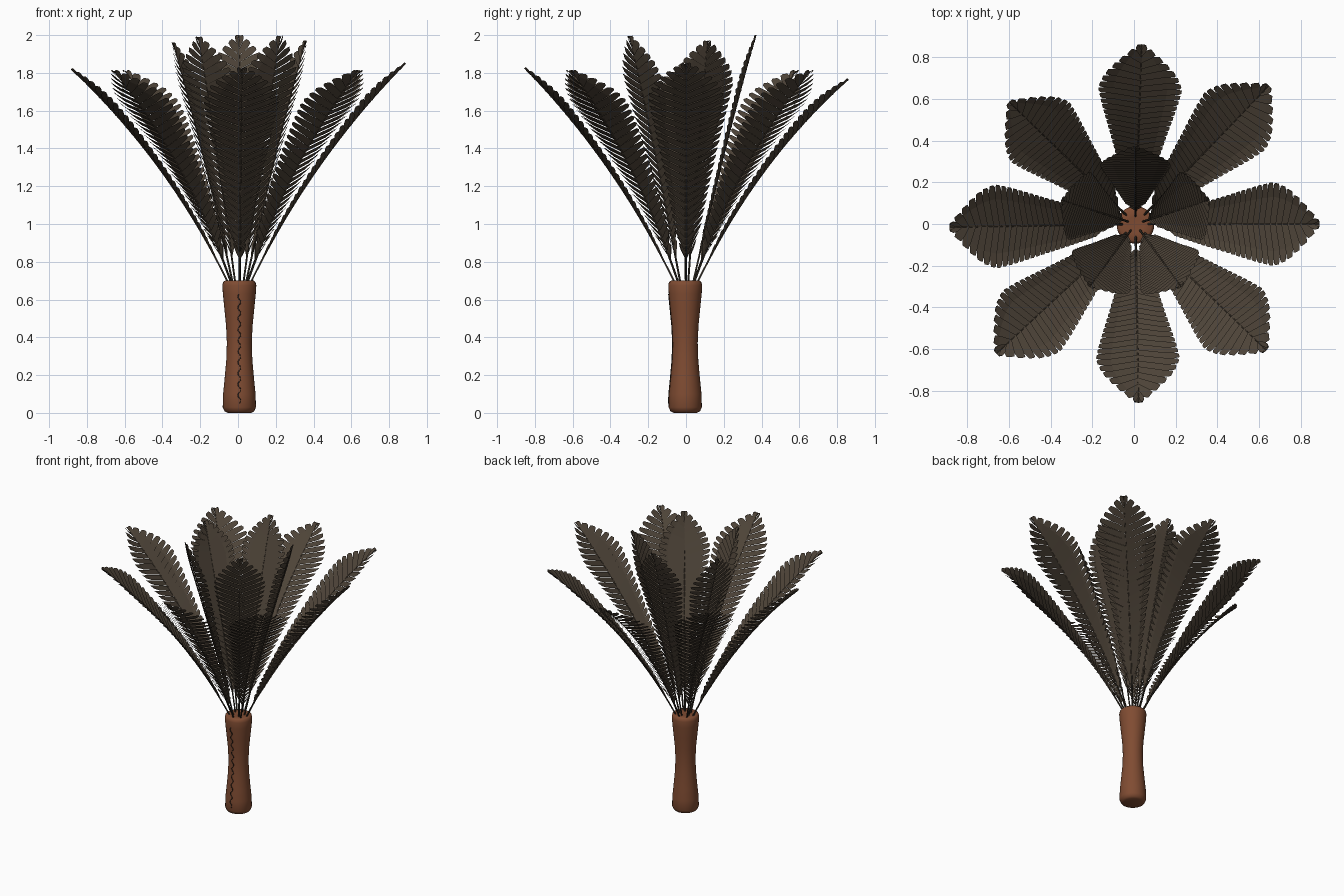
import bpy, bmesh, math
from mathutils import Vector

if "Cube" in bpy.data.objects:
    bpy.data.objects.remove(bpy.data.objects["Cube"])

CX = 0.007  # centre of the bundle


def material(name, rgb):
    m = bpy.data.materials.new(name)
    m.diffuse_color = (*rgb, 1)
    m.use_nodes = True
    m.node_tree.nodes["Principled BSDF"].inputs["Base Color"].default_value = m.diffuse_color
    return m


LEATHER = material("brown_leather", (0.215, 0.072, 0.032))
VANE = material("dark_brown_feather", (0.074, 0.056, 0.039))
SHAFT = material("blackish_brown_quill", (0.035, 0.028, 0.02))
THREAD = material("dark_thread", (0.03, 0.018, 0.012))


def lerp_table(table, x):
    for (x0, y0), (x1, y1) in zip(table, table[1:]):
        if x <= x1:
            return y0 + (y1 - y0) * max(0, (x - x0)) / (x1 - x0)
    return table[-1][1]


def add_mesh(name, bm, mat):
    me = bpy.data.meshes.new(name)
    bm.to_mesh(me)
    bm.free()
    me.materials.append(mat)
    ob = bpy.data.objects.new(name, me)
    bpy.context.collection.objects.link(ob)
    return ob


def add_tube(name, points, radius, mat, tip=1.0):
    cu = bpy.data.curves.new(name, "CURVE")
    cu.dimensions = "3D"
    cu.bevel_depth = radius
    cu.bevel_resolution = 1
    cu.use_fill_caps = True
    sp = cu.splines.new("POLY")
    sp.points.add(len(points) - 1)
    for i, p in enumerate(points):
        sp.points[i].co = (*p, 1)
        sp.points[i].radius = 1 + (tip - 1) * i / (len(points) - 1)
    cu.materials.append(mat)
    ob = bpy.data.objects.new(name, cu)
    bpy.context.collection.objects.link(ob)


# Handle: waisted lathe with rounded ends
SIDE = [(0.03, 0.088), (0.10, 0.086), (0.18, 0.078), (0.28, 0.069), (0.37, 0.066),
        (0.46, 0.070), (0.55, 0.079), (0.63, 0.087), (0.675, 0.09)]
PROFILE = [(0.062, 0), (0.078, 0.008)] + [(r, z) for z, r in SIDE] + \
          [(0.086, 0.692), (0.076, 0.70), (0.04, 0.697)]
SEG = 32
bm = bmesh.new()
rings = [[bm.verts.new((CX + r * math.cos(2 * math.pi * i / SEG),
                        r * math.sin(2 * math.pi * i / SEG) - 0.004, z)) for i in range(SEG)]
         for r, z in PROFILE]
for lo, hi in zip(rings, rings[1:]):
    for i in range(SEG):
        j = (i + 1) % SEG
        bm.faces.new((lo[i], lo[j], hi[j], hi[i]))
bm.faces.new(rings[0][::-1])
bm.faces.new(rings[-1])
handle = add_mesh("handle", bm, LEATHER)
bpy.context.view_layer.objects.active = handle
handle.select_set(True)
bpy.ops.object.shade_smooth_by_angle(angle=math.radians(50))

# Wavy stitched seam down the front of the handle
seam = []
for i in range(91):
    z = 0.05 + 0.58 * i / 90
    seam.append((CX + 0.008 * math.sin(2 * math.pi * 10 * i / 90), -lerp_table(SIDE, z) - 0.005, z))
add_tube("handle_seam", seam, 0.0025, THREAD)

# Half width of a feather along its vane, with a small tuft at the base
WIDTH = [(0, 0.012), (0.05, 0.032), (0.09, 0.034), (0.12, 0.055), (0.5, 0.137), (0.7, 0.185),
         (0.79, 0.202), (0.86, 0.175), (0.92, 0.12), (0.97, 0.06), (1, 0.02)]
BARBS = 30
VANE_START = 0.10


def feather(name, angle, tip_r, tip_z, base, mid, scale, curl):
    a = math.radians(angle)
    out = Vector((math.cos(a), math.sin(a), 0))
    side = Vector((-math.sin(a), math.cos(a), 0))
    up = Vector((0, 0, 1))
    p0, p1, p2 = Vector(base), Vector(mid), Vector((tip_r, tip_z))

    def point(t):
        q = p0 * (1 - t) ** 2 + p1 * 2 * t * (1 - t) + p2 * t * t
        return out * q.x + up * q.y + Vector((CX, 0, 0))

    def normal(t):  # faces inward and up
        d = (p1 - p0) * (1 - t) + (p2 - p1) * t
        d.normalize()
        return up * d.x - out * d.y

    def vane(s, frac, sign, lift):
        """Point on a barb: s along the vane, frac from quill to edge."""
        q = min(1, s + 0.055 * frac)
        t = VANE_START + (1 - VANE_START) * q
        w = lerp_table(WIDTH, min(1, s + 0.055)) * scale * frac
        return point(t) + side * sign * w + normal(t) * (curl * w * frac + lift)

    # Barbs: overlapping slats that part towards the edge
    bm = bmesh.new()
    step = 1 / BARBS
    for sign in (-1, 1):
        for k in range(BARBS):
            s = k * step
            rows = []
            for frac, lo, hi in ((0, 0, 1.05), (0.65, 0.0, 1.0), (0.95, 0.15, 0.8), (1, 0.4, 0.75)):
                rows.append([bm.verts.new(vane(s + lo * step, frac, sign, 0.004)),
                             bm.verts.new(vane(s + hi * step, frac, sign, -0.004))])
            for r0, r1 in zip(rows, rows[1:]):
                f = (r0[0], r1[0], r1[1], r0[1])
                bm.faces.new(f if sign < 0 else f[::-1])
    add_mesh(name + "_vane", bm, VANE)
    # Bare stem below the vane, then a thin rib along it
    add_tube(name + "_stem", [point(0.16 * i / 4) for i in range(5)], 0.0055, SHAFT, 0.9)
    add_tube(name + "_rib", [point(0.16 + 0.84 * i / 14) for i in range(15)], 0.005, VANE, 0.4)


# Outer ring of eight spreading feathers: angle, tip radius, tip height
OUTER = [(0, 0.88, 1.85), (46, 0.92, 1.81), (88, 0.86, 1.765), (136, 0.84, 1.81),
         (181, 0.89, 1.82), (223, 0.91, 1.81), (271, 0.855, 1.825), (316, 0.87, 1.81)]
for i, (ang, r, z) in enumerate(OUTER):
    feather(f"outer_feather_{i + 1}", ang, r, z, (0.055, 0.68), (0.37, 1.33), 1.0, 0.2)

# Inner ring of five upright feathers
for i in range(5):
    feather(f"inner_feather_{i + 1}", 18 + 72 * i, 0.37, (1.97, 2.0, 1.96, 1.99, 1.995)[i],
            (0.035, 0.68), (0.2, 1.4), 0.85, 0.14)
